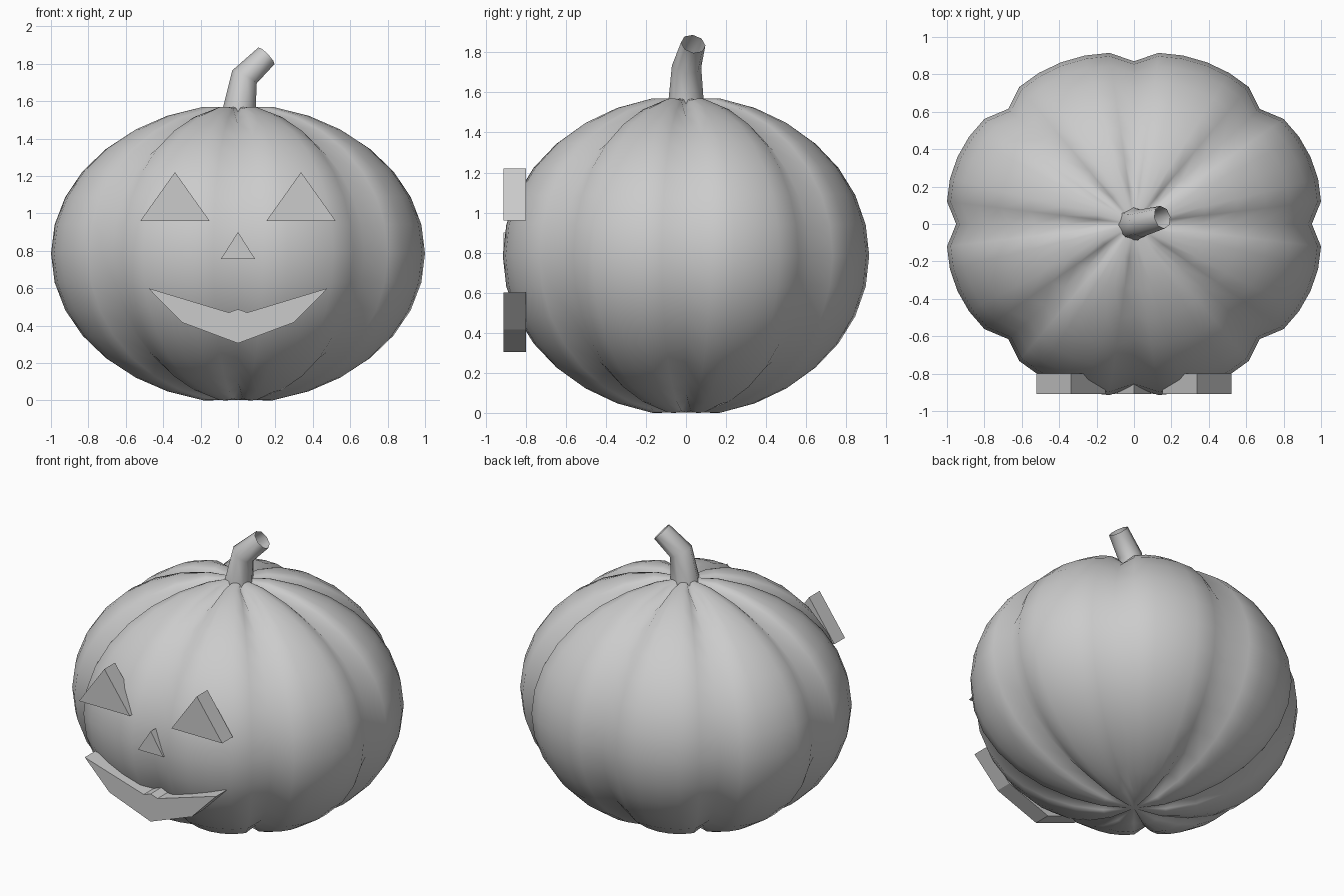
import bpy, bmesh, math

if "Cube" in bpy.data.objects:
    bpy.data.objects.remove(bpy.data.objects["Cube"])

ZC, ZR = 0.785, 0.783   # body centre height and half height


def finish(name, bm, smooth=False):
    me = bpy.data.meshes.new(name)
    bm.to_mesh(me)
    bm.free()
    for p in me.polygons:
        p.use_smooth = smooth
    ob = bpy.data.objects.new(name, me)
    bpy.context.collection.objects.link(ob)
    return ob


# Ribbed body: sphere pinched inwards along eight meridians
bm = bmesh.new()
bmesh.ops.create_uvsphere(bm, u_segments=48, v_segments=16, radius=1)
for v in bm.verts:
    r = 1.0
    if math.hypot(v.co.x, v.co.y) > 0.01:
        a = math.atan2(v.co.y, v.co.x)
        r = 0.95 + 0.072 * abs(math.sin(4 * a)) ** 0.3
    v.co = (v.co.x * r, v.co.y * r * 0.915, ZC + v.co.z * r * ZR)
finish("pumpkin_body", bm, True)

# Bent, open-ended eight-sided stem
cu = bpy.data.curves.new("stem_path", 'CURVE')
cu.dimensions = '3D'
cu.bevel_depth = 1.0
cu.bevel_resolution = 2
sp = cu.splines.new('POLY')
path = [(0.005, 0, 1.54, 0.09), (0.035, 0.003, 1.73, 0.074), (0.152, 0.036, 1.842, 0.062)]
sp.points.add(len(path) - 1)
for p, (x, y, z, r) in zip(sp.points, path):
    p.co = (x, y, z, 1)
    p.radius = r
tmp = bpy.data.objects.new("stem_path", cu)
bpy.context.collection.objects.link(tmp)
me = bpy.data.meshes.new_from_object(tmp.evaluated_get(bpy.context.evaluated_depsgraph_get()))
bpy.data.objects.remove(tmp)
for p in me.polygons:
    p.use_smooth = True
stem = bpy.data.objects.new("stem", me)
bpy.context.collection.objects.link(stem)


# Face parts: flat outlines in x/z extruded along y
def slab(name, pts, y0=-0.91, y1=-0.80):
    bm = bmesh.new()
    face = bm.faces.new([bm.verts.new((x, y0, z)) for x, z in pts])
    ext = bmesh.ops.extrude_face_region(bm, geom=[face], use_keep_orig=True)
    for g in ext["geom"]:
        if isinstance(g, bmesh.types.BMVert):
            g.co.y = y1
    bmesh.ops.recalc_face_normals(bm, faces=bm.faces[:])
    finish(name, bm)


for side, s in (("left", -1), ("right", 1)):
    slab(side + "_eye", [(s * 0.152, 0.96), (s * 0.522, 0.96), (s * 0.337, 1.22)])
slab("nose", [(-0.092, 0.755), (0.092, 0.755), (0, 0.9)])
slab("mouth", [(-0.48, 0.6), (-0.3, 0.417), (0, 0.305), (0.3, 0.417), (0.48, 0.6),
               (0.05, 0.47), (0, 0.487), (-0.05, 0.47)])
